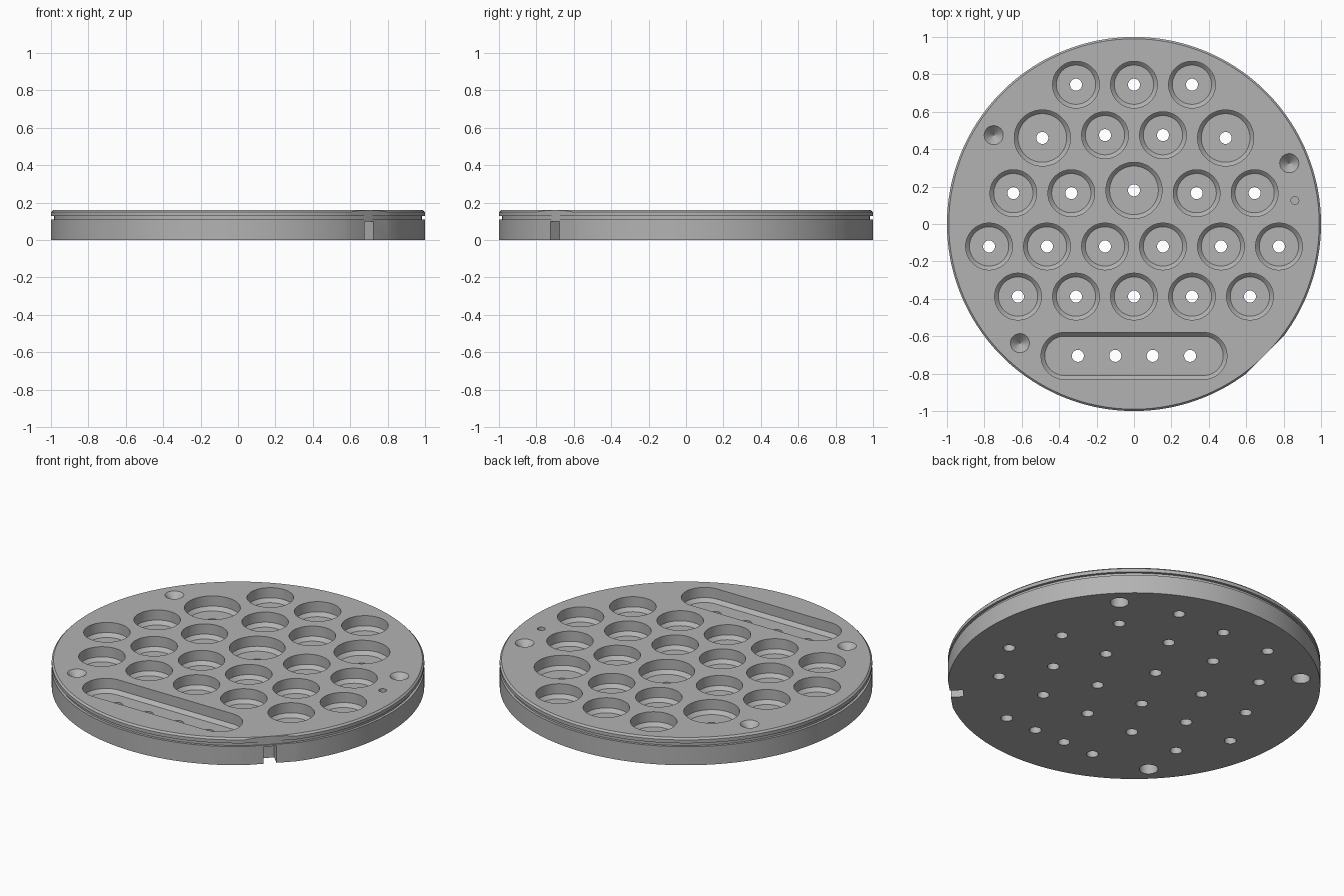
import bpy, bmesh, math
from mathutils import Matrix

cube = bpy.data.objects.get("Cube")
if cube:
    bpy.data.objects.remove(cube)

HEIGHT, FLOOR, ABOVE, BELOW = 0.16, 0.08, 0.25, -0.1
HOLE = 0.032

grey = bpy.data.materials.new("plain_grey")
grey.use_nodes = True
grey.diffuse_color = (0.45, 0.45, 0.45, 1)
grey.node_tree.nodes["Principled BSDF"].inputs["Base Color"].default_value = grey.diffuse_color


def loft(bm, profile, x=0, y=0, half=0, n=48):
    """Closed solid through rings (radius, z); half stretches the rings along x."""
    rings = []
    for r, z in profile:
        ring = []
        for i in range(n):
            a = math.tau * (i + 0.5) / n
            c = math.cos(a)
            ring.append(bm.verts.new((x + r * c + math.copysign(half, c), y + r * math.sin(a), z)))
        rings.append(ring)
    for low, high in zip(rings, rings[1:]):
        for i in range(n):
            j = (i + 1) % n
            bm.faces.new((low[i], low[j], high[j], high[i]))
    bm.faces.new(rings[0][::-1])
    bm.faces.new(rings[-1])


def block(bm, radius, depth, width, bottom, top):
    """Box whose inner face lies at the given radius, on the front left diagonal."""
    m = (Matrix.Rotation(-math.pi / 4, 4, 'Z')
         @ Matrix.Translation((radius + depth / 2, 0, (bottom + top) / 2))
         @ Matrix.Diagonal((depth, width, top - bottom, 1)))
    bmesh.ops.create_cube(bm, size=1, matrix=m)


def make_object(name, bm):
    bmesh.ops.recalc_face_normals(bm, faces=bm.faces)
    mesh = bpy.data.meshes.new(name)
    bm.to_mesh(mesh)
    bm.free()
    obj = bpy.data.objects.new(name, mesh)
    bpy.context.collection.objects.link(obj)
    mesh.materials.append(grey)
    return obj


# Disc with a groove round the rim and a bevelled top edge
bm = bmesh.new()
loft(bm, [(1, 0), (1, 0.11), (0.985, 0.11), (0.985, 0.13), (1, 0.13),
          (1, 0.15), (0.99, HEIGHT)], n=160)
disc = make_object("tray_disc", bm)

# Round pockets, each with a sloped foot and a drain hole
bm = bmesh.new()
small, large = 0.125, 0.15
rows = [(0.745, (-0.31, 0, 0.31), small),
        (0.475, (-0.155, 0.155), small),
        (0.46, (-0.49, 0.49), large),
        (0.165, (-0.645, -0.335, 0.335, 0.645), small),
        (0.18, (0,), large),
        (-0.12, [0.31 * (i - 2.5) for i in range(6)], small),
        (-0.388, [0.31 * (i - 2) for i in range(5)], small)]
for y, xs, r in rows:
    for x in xs:
        loft(bm, [(HOLE, BELOW), (HOLE, FLOOR), (r - 0.02, FLOOR),
                  (r, FLOOR + 0.02), (r, ABOVE)], x, y)

# Long pocket
loft(bm, [(0.105, FLOOR), (0.125, FLOOR + 0.02), (0.125, ABOVE)], 0, -0.705, half=0.372)

# Conical dimples and a small marker hole in the top
for x, y in [(-0.75, 0.475), (0.83, 0.325), (-0.61, -0.637)]:
    loft(bm, [(0.001, HEIGHT - 0.05), (0.051, HEIGHT), (0.051, ABOVE)], x, y)
loft(bm, [(0.021, HEIGHT - 0.03), (0.021, ABOVE)], 0.86, 0.125)

# Locating sockets underneath
for x, y in [(1, 1), (-1, 1), (-1, -1)]:
    loft(bm, [(0.05, BELOW), (0.05, 0.08)], 0.635 * x, 0.635 * y)

# Flat on the rim
block(bm, 0.99, 0.2, 0.6, BELOW, ABOVE)
pockets = make_object("pocket_cutter", bm)

# Drain holes of the long pocket, and the key slot in the rim
bm = bmesh.new()
for i in range(4):
    loft(bm, [(HOLE, BELOW), (HOLE, FLOOR + 0.03)], 0.2 * (i - 1.5), -0.705)
block(bm, 0.92, 0.2, 0.07, BELOW, 0.1)
slots = make_object("slot_cutter", bm)

# Cut everything out of the disc
for cutter in (pockets, slots):
    cutter.hide_render = True
    mod = disc.modifiers.new(cutter.name, 'BOOLEAN')
    mod.operation, mod.solver, mod.object = 'DIFFERENCE', 'EXACT', cutter
result = bpy.data.meshes.new_from_object(
    disc.evaluated_get(bpy.context.evaluated_depsgraph_get()))
disc.modifiers.clear()
disc.data = result
for cutter in (pockets, slots):
    bpy.data.objects.remove(cutter)

# Smooth curved walls, keep sharp edges
bpy.ops.object.select_all(action='DESELECT')
disc.select_set(True)
bpy.context.view_layer.objects.active = disc
bpy.ops.object.shade_smooth_by_angle(angle=math.radians(30))
